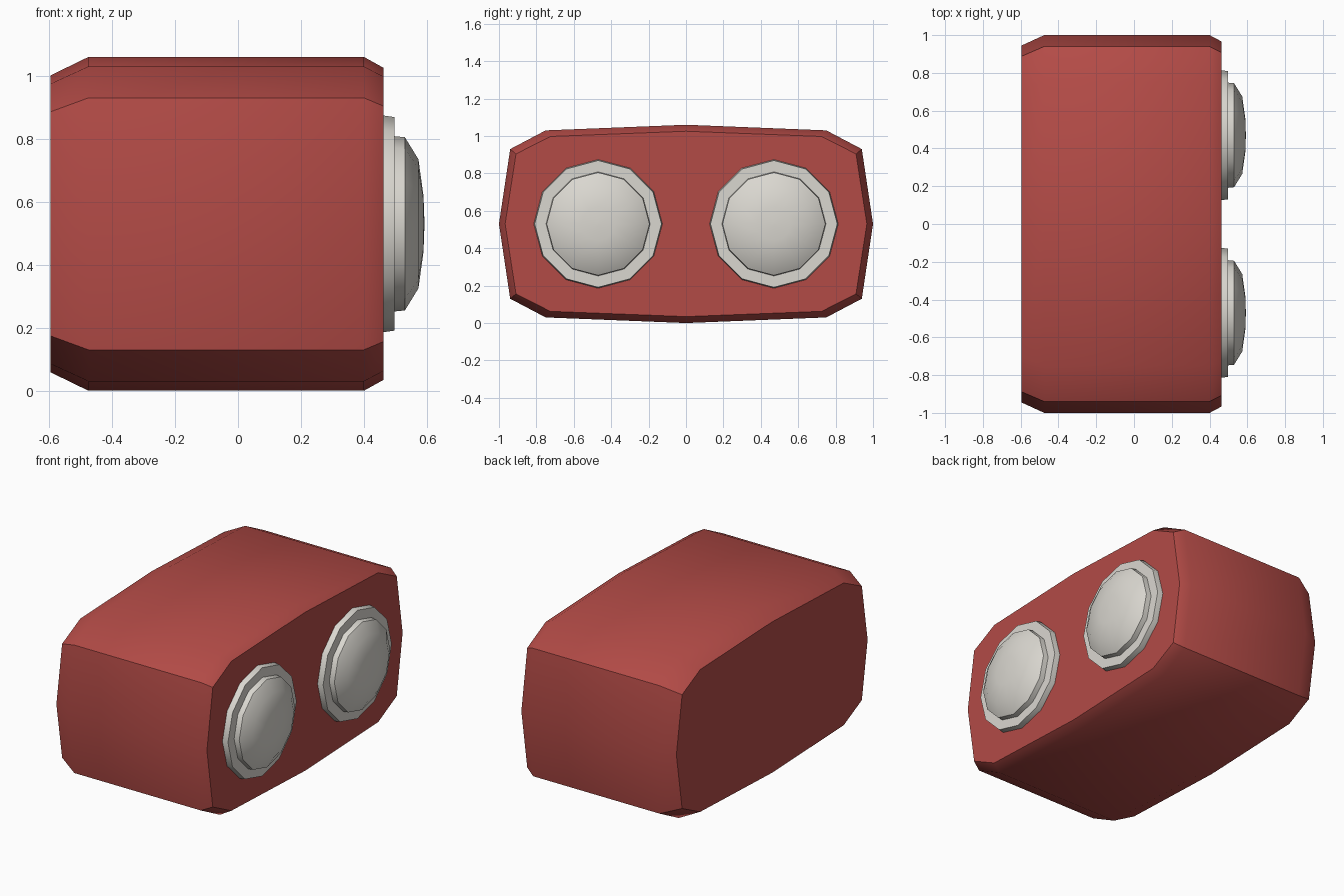
import bpy, bmesh, math

if "Cube" in bpy.data.objects:
    bpy.data.objects.remove(bpy.data.objects["Cube"])

def material(name, rgb):
    m = bpy.data.materials.new(name)
    m.diffuse_color = (*rgb, 1)
    m.use_nodes = True
    m.node_tree.nodes["Principled BSDF"].inputs["Base Color"].default_value = m.diffuse_color
    return m

RED = material("brick_red", (0.45, 0.07, 0.062))
GREY = material("warm_light_grey", (0.70, 0.68, 0.63))

def loft(name, rings, mat, angle):
    """Skin a list of equal-length closed rings and cap both ends."""
    bm = bmesh.new()
    loops = [[bm.verts.new(p) for p in ring] for ring in rings]
    n = len(loops[0])
    for a, b in zip(loops, loops[1:]):
        for i in range(n):
            j = (i + 1) % n
            bm.faces.new((a[i], a[j], b[j], b[i]))
    bm.faces.new(loops[0])
    bm.faces.new(loops[-1])
    bmesh.ops.recalc_face_normals(bm, faces=bm.faces)
    mesh = bpy.data.meshes.new(name)
    bm.to_mesh(mesh)
    bm.free()
    mesh.materials.append(mat)
    ob = bpy.data.objects.new(name, mesh)
    bpy.context.collection.objects.link(ob)
    bpy.ops.object.select_all(action='DESELECT')
    ob.select_set(True)
    bpy.context.view_layer.objects.active = ob
    bpy.ops.object.shade_smooth_by_angle(angle=math.radians(angle))
    return ob

# Housing: bulged twelve-sided section, chamfered towards both end caps
MID = 0.53
quarter = [(0, 0.53), (0.75, 0.50), (0.94, 0.40), (1.0, 0)]
right = quarter + [(y, -z) for y, z in quarter[-2::-1]]
section = right + [(-y, z) for y, z in right[-2:0:-1]]
stations = [(-0.595, 0.945, 0.89), (-0.475, 1, 1), (0.40, 1, 1), (0.462, 0.967, 0.935)]
loft("housing", [[(x, y * sy, MID + z * sz) for y, z in section]
                 for x, sy, sz in stations], RED, 40)

# Lamps: turned twelve-sided profiles of (x, radius)
def turned(name, cy, profile):
    loft(name, [[(x, cy + r * math.cos(i * math.pi / 6), MID + r * math.sin(i * math.pi / 6))
                 for i in range(12)] for x, r in profile], GREY, 35)

for side, cy in (("front", -0.47), ("back", 0.47)):
    turned(side + "_lamp_ring", cy, [(0.45, 0.344), (0.462, 0.344), (0.497, 0.339)])
    turned(side + "_lamp_lens", cy, [(0.49, 0.279), (0.53, 0.275), (0.573, 0.205),
                                     (0.589, 0.09), (0.592, 0.01)])
